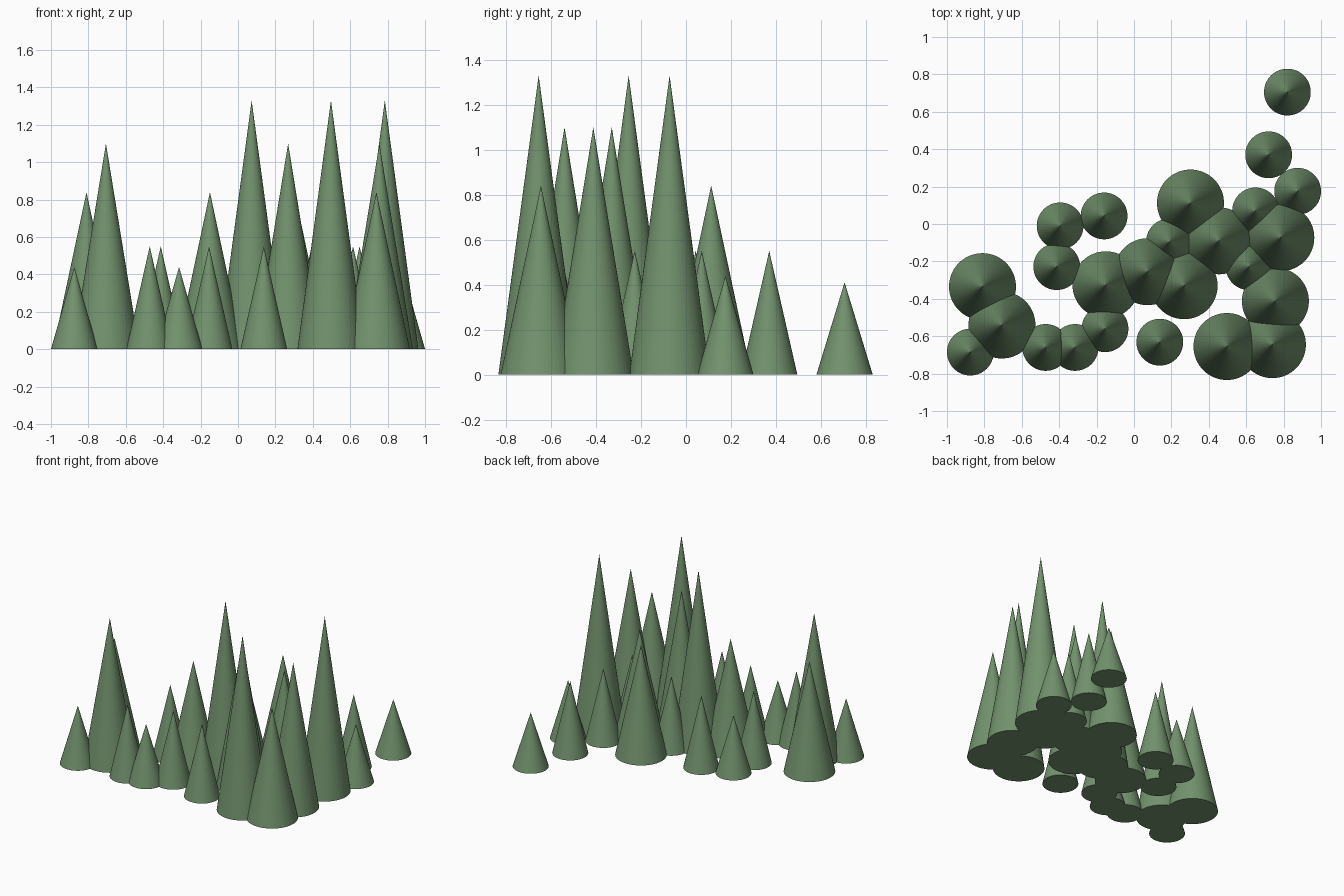
import bpy

# Foliage material
green = bpy.data.materials.new("foliage_green")
green.diffuse_color = (0.17, 0.29, 0.155, 1)

SMALL, LARGE = 0.125, 0.179

# Tree cones grouped by (radius, height): base centres
groups = [
    ("small_tree", SMALL, 0.41, [(0.82, 0.705)]),
    ("small_tree", SMALL, 0.44, [(0.875, 0.175), (-0.315, -0.66), (-0.395, -0.01),
                                 (-0.875, -0.685)]),
    ("small_tree", SMALL, 0.55, [(0.72, 0.37), (0.65, 0.07), (0.19, -0.095),
                                 (0.615, -0.228), (-0.155, -0.56), (-0.472, -0.66),
                                 (-0.413, -0.228), (-0.16, 0.043), (0.138, -0.632)]),
    ("medium_tree", LARGE, 0.84, [(0.302, 0.112), (0.455, -0.09), (-0.15, -0.325),
                                  (-0.81, -0.335), (0.74, -0.645)]),
    ("large_tree", LARGE, 1.10, [(-0.706, -0.54), (0.268, -0.33), (0.756, -0.412)]),
    ("tallest_tree", LARGE, 1.33, [(0.073, -0.255), (0.497, -0.655), (0.785, -0.073)]),
]


def tree(name, radius, height, x, y):
    bpy.ops.mesh.primitive_cone_add(vertices=64, radius1=radius, radius2=0, depth=height,
                                    location=(x, y, height / 2))
    ob = bpy.context.object
    ob.name = name
    ob.data.materials.append(green)


for name, radius, height, spots in groups:
    for x, y in spots:
        tree(name, radius, height, x, y)
